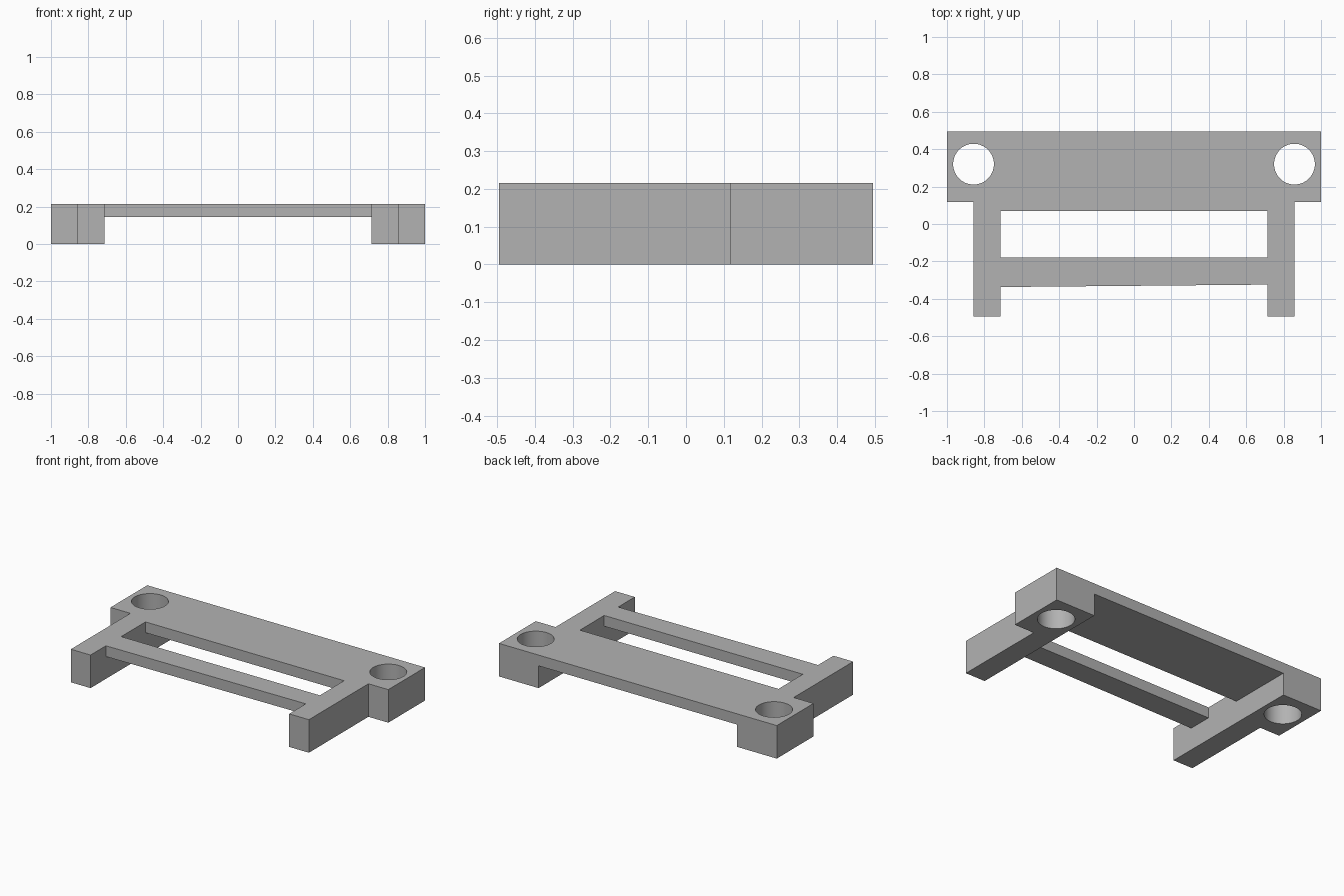
import bpy
import bmesh

cube = bpy.data.objects.get("Cube")
if cube:
    bpy.data.objects.remove(cube, do_unlink=True)

HEIGHT = 0.215
UNDERSIDE = 0.145    # bottom of the thin plate and bar
INNER = 0.715        # inner face of the side rails
OUTER = 0.857        # outer face of the side rails
BACK = 0.495

grey = bpy.data.materials.new("plain grey")
grey.use_nodes = True
colour = (0.448, 0.448, 0.448, 1)
grey.diffuse_color = colour
grey.node_tree.nodes["Principled BSDF"].inputs["Base Color"].default_value = colour


def prism(name, outline, z0, z1):
    """Extrude a closed outline upward from z0 to z1."""
    bm = bmesh.new()
    base = bm.faces.new([bm.verts.new((x, y, z0)) for x, y in outline])
    top = bmesh.ops.extrude_face_region(bm, geom=[base])["geom"]
    bmesh.ops.translate(bm, vec=(0, 0, z1 - z0),
                        verts=[v for v in top if isinstance(v, bmesh.types.BMVert)])
    bmesh.ops.recalc_face_normals(bm, faces=bm.faces)
    mesh = bpy.data.meshes.new(name)
    bm.to_mesh(mesh)
    bm.free()
    mesh.materials.append(grey)
    obj = bpy.data.objects.new(name, mesh)
    bpy.context.collection.objects.link(obj)
    return obj


def rectangle(x, y0, y1):
    return [(-x, y0), (x, y0), (x, y1), (-x, y1)]


def cut(body, cutter):
    cutter.hide_render = True
    mod = body.modifiers.new("cut", "BOOLEAN")
    mod.operation = "DIFFERENCE"
    mod.solver = "EXACT"
    mod.object = cutter
    bpy.context.view_layer.objects.active = body
    bpy.ops.object.modifier_apply(modifier=mod.name)
    bpy.data.objects.remove(cutter, do_unlink=True)


# Whole frame outline: front bar, side rails, wide rear feet
def side(s, bar_front):
    half = [(INNER, bar_front), (INNER, -BACK), (OUTER, -BACK),
            (OUTER, 0.117), (1, 0.117), (1, BACK)]
    return [(s * x, y) for x, y in half]


frame = prism("bracket_frame", side(1, -0.324) + side(-1, -0.337)[::-1], 0, HEIGHT)

# Hollow under the plate and bar, open to front and back
cut(frame, prism("channel_cutter", rectangle(INNER, -0.7, 0.7), -0.1, UNDERSIDE))

# Window between the plate and the front bar
cut(frame, prism("window_cutter", rectangle(INNER, -0.18, 0.07), 0.05, 0.4))

# Round holes through the rear feet
for s in (-1, 1):
    bpy.ops.mesh.primitive_cylinder_add(vertices=64, radius=0.109, depth=1,
                                        location=(s * 0.858, 0.32, 0.1))
    hole = bpy.context.object
    hole.data.materials.append(grey)
    cut(frame, hole)

bpy.ops.object.select_all(action="DESELECT")
frame.select_set(True)
bpy.context.view_layer.objects.active = frame
bpy.ops.object.shade_smooth_by_angle()
